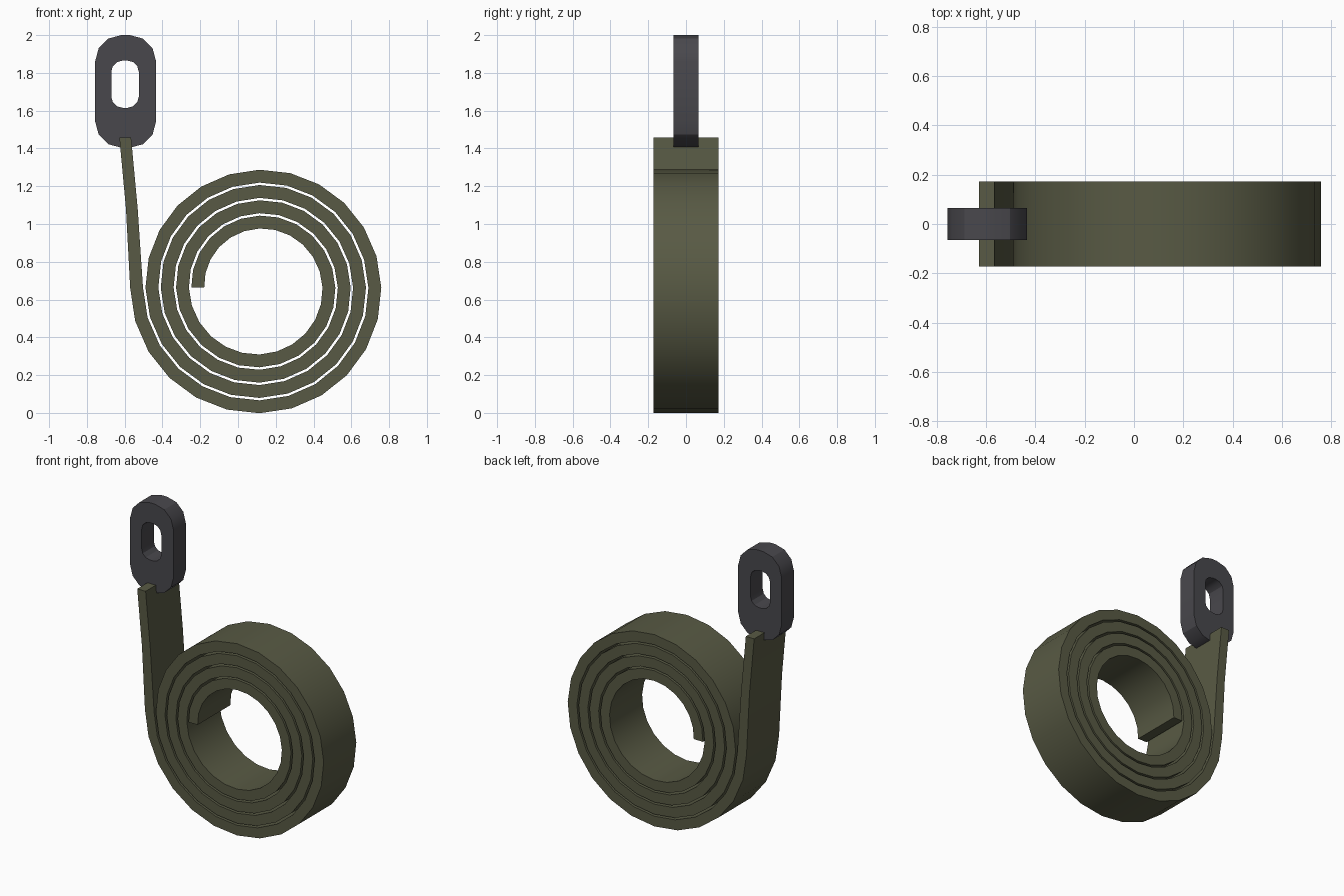
import bpy, bmesh, math
from mathutils import Vector

cube = bpy.data.objects.get("Cube")
if cube:
    bpy.data.objects.remove(cube, do_unlink=True)


def material(name, color):
    mat = bpy.data.materials.new(name)
    mat.use_nodes = True
    mat.diffuse_color = color
    bsdf = next(n for n in mat.node_tree.nodes if n.type == 'BSDF_PRINCIPLED')
    bsdf.inputs["Base Color"].default_value = color
    return mat


def band(name, pairs, half_depth, mat, closed=False):
    """Sweep a rectangle along pairs of (outer, inner) points in the xz plane."""
    bm = bmesh.new()
    sections = []
    for outer, inner in pairs:
        corners = [(outer, -1), (inner, -1), (inner, 1), (outer, 1)]
        sections.append([bm.verts.new((p.x, side * half_depth, p.y)) for p, side in corners])
    following = sections[1:] + (sections[:1] if closed else [])
    for a, b in zip(sections, following):
        for i in range(4):
            j = (i + 1) % 4
            bm.faces.new((a[i], a[j], b[j], b[i]))
    if not closed:
        bm.faces.new(sections[0])
        bm.faces.new(sections[-1])
    bmesh.ops.recalc_face_normals(bm, faces=bm.faces)
    mesh = bpy.data.meshes.new(name)
    bm.to_mesh(mesh)
    bm.free()
    mesh.materials.append(mat)
    obj = bpy.data.objects.new(name, mesh)
    bpy.context.collection.objects.link(obj)
    bpy.ops.object.select_all(action='DESELECT')
    obj.select_set(True)
    bpy.context.view_layer.objects.active = obj
    bpy.ops.object.shade_smooth_by_angle(angle=math.radians(30))
    return obj


def rounded_rect(center, half_w, half_h, radius, steps=3):
    points = []
    for quarter, (sx, sz) in enumerate([(1, 1), (-1, 1), (-1, -1), (1, -1)]):
        pivot = center + Vector((sx * (half_w - radius), sz * (half_h - radius)))
        for k in range(steps + 1):
            a = math.pi / 2 * (quarter + k / steps)
            points.append(pivot + radius * Vector((math.cos(a), math.sin(a))))
    return points


olive = material("olive webbing", (0.098, 0.102, 0.058, 1))
gunmetal = material("dark gunmetal", (0.066, 0.064, 0.073, 1))

# Coiled strap: four clockwise turns, then a free tail rising on the right side
TURNS, SEGMENTS = 4, 24
START, PITCH, HALF = 0.327, 0.081, 0.034
hub = Vector((0.114, 0.663))
strap = []
for i in range(TURNS * SEGMENTS + 1):
    turn = i / SEGMENTS
    a = math.pi - turn * math.tau
    ray = Vector((math.cos(a), math.sin(a)))
    r = START + PITCH * turn
    strap.append((hub + ray * (r + HALF), hub + ray * (r - HALF)))
for x, z in [(-0.562, 1.08), (-0.597, 1.457)]:
    strap.append((Vector((x - 0.031, z)), Vector((x + 0.031, z))))
band("coiled_strap", strap, 0.173, olive)

# Slotted end ring
outer = rounded_rect(Vector((-0.595, 1.702)), 0.161, 0.298, 0.138)
slot = rounded_rect(Vector((-0.598, 1.74)), 0.073, 0.125, 0.06)
band("end_ring", list(zip(outer, slot)), 0.065, gunmetal, closed=True)
